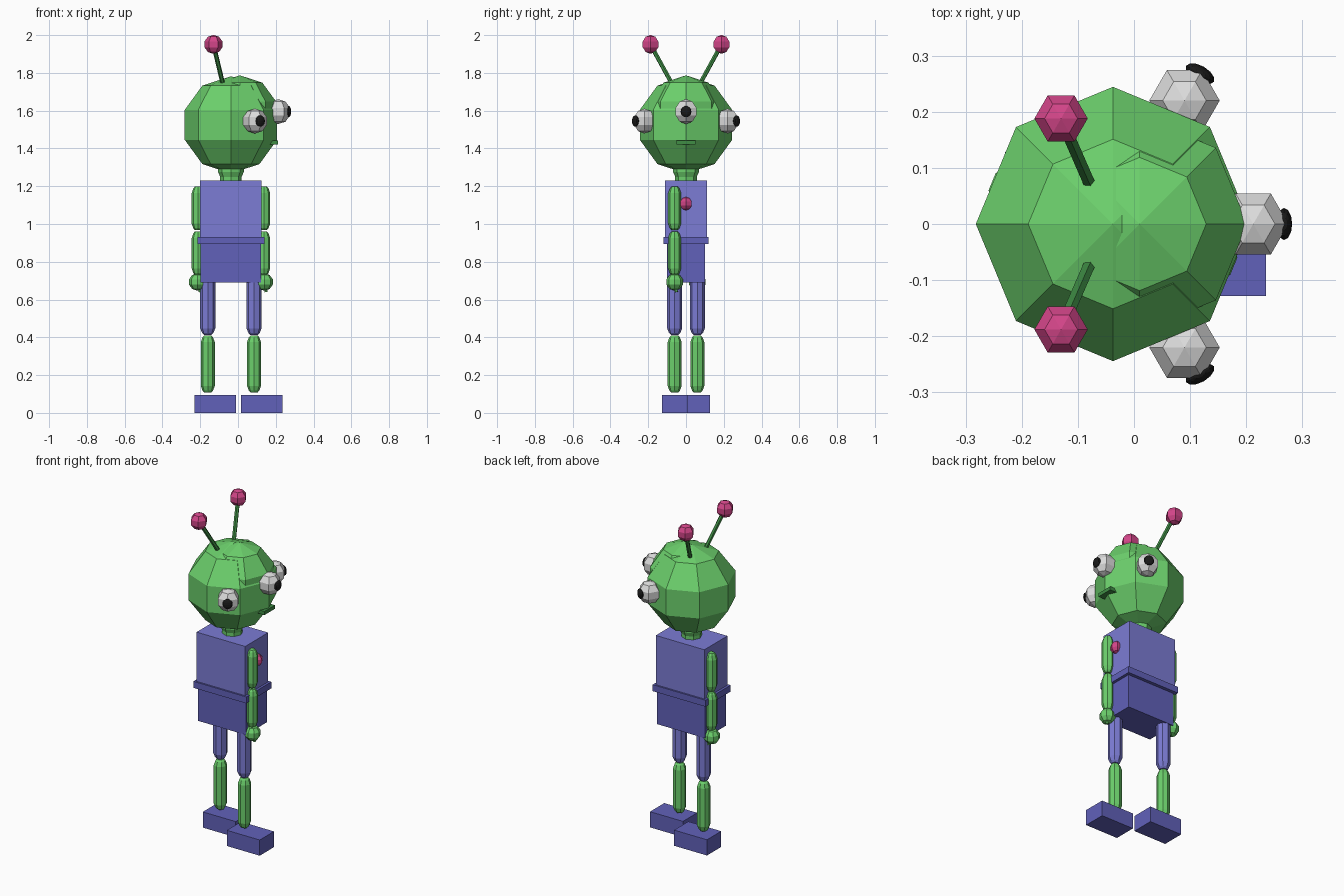
import bpy, bmesh, math
from mathutils import Vector, Matrix

if "Cube" in bpy.data.objects:
    bpy.data.objects.remove(bpy.data.objects["Cube"])

CX = -0.0375  # centre line of the body


def material(name, rgb):
    m = bpy.data.materials.new(name)
    m.diffuse_color = (*rgb, 1)
    m.use_nodes = True
    m.node_tree.nodes["Principled BSDF"].inputs["Base Color"].default_value = m.diffuse_color
    return m


GREEN = material("green", (0.15, 0.63, 0.15))
DARK_GREEN = material("dark green", (0.05, 0.27, 0.06))
LILAC = material("light violet", (0.20, 0.20, 0.66))
VIOLET = material("dark violet", (0.12, 0.12, 0.49))
PINK = material("pink", (0.65, 0.06, 0.25))
WHITE = material("off white", (0.72, 0.72, 0.72))
BLACK = material("black", (0.01, 0.01, 0.01))


def finish(name, bm, mat):
    bmesh.ops.recalc_face_normals(bm, faces=bm.faces)
    me = bpy.data.meshes.new(name)
    bm.to_mesh(me)
    bm.free()
    me.materials.append(mat)
    ob = bpy.data.objects.new(name, me)
    bpy.context.collection.objects.link(ob)
    return ob


def box(name, x, y, z, mat):
    """Box from (min, max) pairs."""
    bm = bmesh.new()
    bmesh.ops.create_cube(bm, size=1)
    for v in bm.verts:
        v.co = [(a + b) / 2 + c * (b - a) for (a, b), c in zip((x, y, z), v.co)]
    return finish(name, bm, mat)


def ball(name, loc, r, mat, seg=6, rings=5, turn=0, scale=(1, 1, 1), aim=0):
    bm = bmesh.new()
    m = (Matrix.Translation(loc) @ Matrix.Rotation(aim, 4, 'Z')
         @ Matrix.Diagonal((*scale, 1)) @ Matrix.Rotation(turn, 4, 'Z'))
    bmesh.ops.create_uvsphere(bm, u_segments=seg, v_segments=rings, radius=r, matrix=m)
    return finish(name, bm, mat)


def lathe(name, x, y, profile, mat, seg=8):
    """Closed solid from (radius, height) pairs, bottom to top."""
    bm = bmesh.new()
    rings = [[bm.verts.new((x + r * math.cos(2 * math.pi * i / seg),
                            y + r * math.sin(2 * math.pi * i / seg), z))
              for i in range(seg)] for r, z in profile]
    for a, b in zip(rings, rings[1:]):
        for i in range(seg):
            j = (i + 1) % seg
            bm.faces.new((a[i], a[j], b[j], b[i]))
    bm.faces.new(rings[0])
    bm.faces.new(rings[-1])
    return finish(name, bm, mat)


def limb(name, x, y, z0, z1, r, mat):
    """Capsule with short faceted ends."""
    lathe(name, x, y, [(r * 0.5, z0), (r * 0.75, z0 + 0.01), (r, z0 + 0.035),
                       (r, z1 - 0.035), (r * 0.75, z1 - 0.01), (r * 0.5, z1)], mat)


def rod(name, a, b, r, mat):
    a, b = Vector(a), Vector(b)
    d = b - a
    bm = bmesh.new()
    m = Matrix.Translation((a + b) / 2) @ d.to_track_quat('Z', 'Y').to_matrix().to_4x4()
    bmesh.ops.create_cone(bm, cap_ends=True, segments=6, radius1=r, radius2=r,
                          depth=d.length, matrix=m)
    return finish(name, bm, mat)


# Torso, belt and neck
box("chest", (CX - 0.1625, CX + 0.1625), (-0.11, 0.11), (0.92, 1.23), LILAC)
box("hips", (CX - 0.16, CX + 0.16), (-0.1, 0.1), (0.69, 0.92), VIOLET)
box("belt", (CX - 0.177, CX + 0.177), (-0.12, 0.12), (0.893, 0.932), VIOLET)
ball("chest_button", (0.125, 0, 1.108), 0.036, PINK, turn=math.pi / 6)
lathe("neck", CX, 0, [(0.057, 1.2), (0.057, 1.25), (0.068, 1.275), (0.068, 1.32)], GREEN)

# Head with a smaller dome for the forehead
ball("head", (CX, 0, 1.525), 0.257, GREEN, seg=8)
ball("forehead", (0.01, 0, 1.585), 0.202, GREEN, seg=8)
box("mouth", (0.15, 0.212), (-0.05, 0.05), (1.42, 1.442), DARK_GREEN)

# Three eyes, each with a flattened pupil
for name, x, y, z, aim in (("front", 0.2125, 0, 1.595, 0),
                           ("left", 0.09, 0.22, 1.545, math.radians(60)),
                           ("right", 0.09, -0.22, 1.545, math.radians(-60))):
    ball(name + "_eye", (x, y, z), 0.066, WHITE, turn=math.pi / 6)
    p = (x + 0.055 * math.cos(aim), y + 0.055 * math.sin(aim), z)
    ball(name + "_pupil", p, 0.03, BLACK, seg=12, rings=8, scale=(0.48, 0.95, 1), aim=aim)

# Antennae
for side, s in (("left", 1), ("right", -1)):
    rod(side + "_antenna", (-0.075, s * 0.062, 1.72), (-0.13, s * 0.188, 1.95), 0.012, DARK_GREEN)
    ball(side + "_antenna_tip", (-0.13, s * 0.188, 1.951), 0.05, PINK, turn=math.pi / 6)

# Arms and legs, one side stepping ahead of the other
for side, s in (("right", 1), ("left", -1)):
    y = -0.06 * s
    ax, lx = CX + s * 0.174, CX + s * 0.1225
    limb(side + "_upper_arm", ax, y, 0.968, 1.198, 0.034, GREEN)
    limb(side + "_forearm", ax, y, 0.73, 0.96, 0.034, GREEN)
    ball(side + "_hand", (ax + s * 0.004, y, 0.693), 0.046, GREEN, seg=8)
    rod(side + "_finger", (ax + 0.008, y + 0.005, 0.67), (ax + 0.012, y + 0.008, 0.64), 0.009, GREEN)
    limb(side + "_thigh", lx, y, 0.413, 0.725, 0.04, LILAC)
    limb(side + "_shin", lx, y, 0.108, 0.41, 0.037, GREEN)
    box(side + "_foot", (lx - 0.07, lx + 0.15), (y - 0.068, y + 0.068), (0, 0.095), VIOLET)
